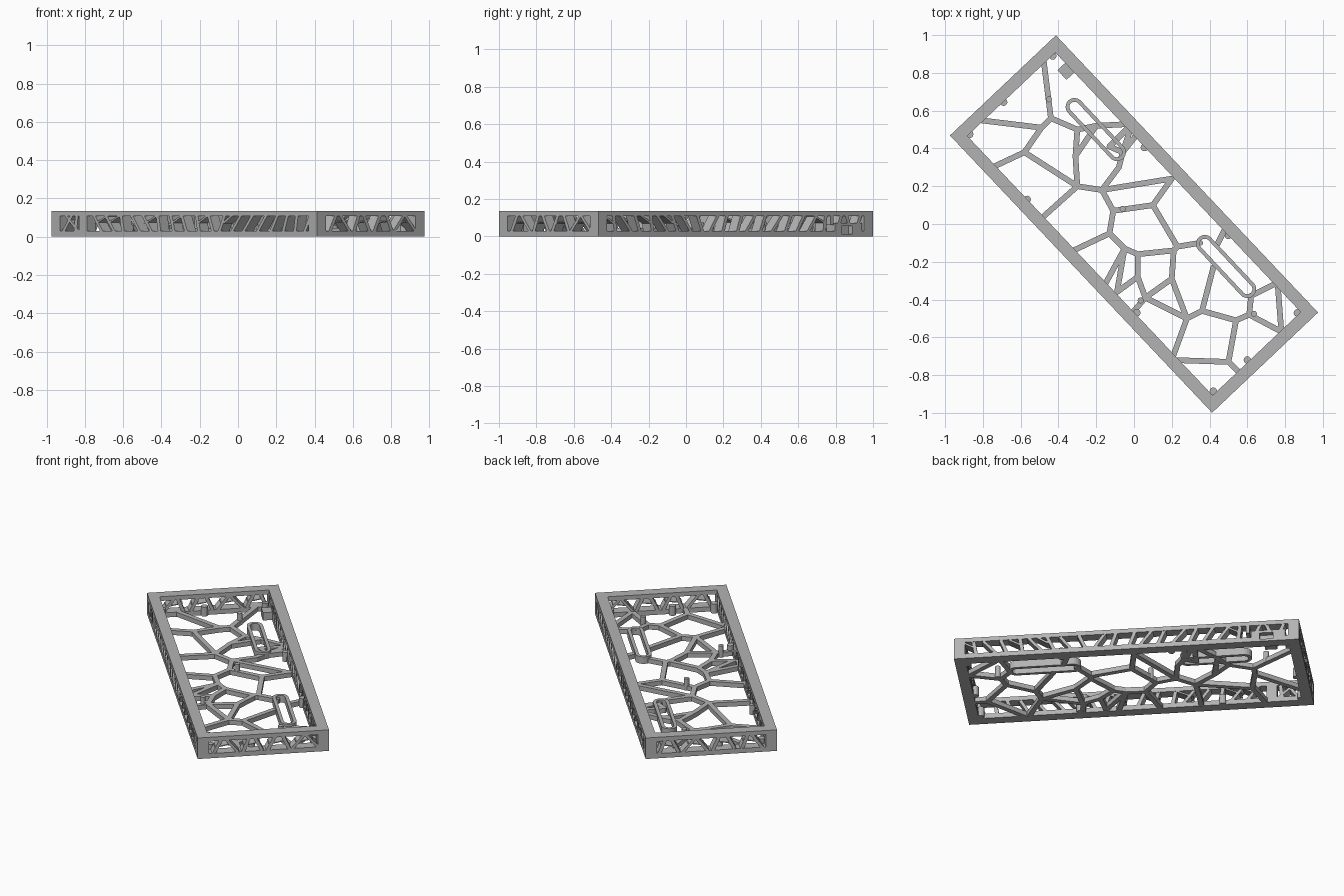
import bpy, bmesh, math, random
from mathutils import Vector

if "Cube" in bpy.data.objects:
    bpy.data.objects.remove(bpy.data.objects["Cube"])
random.seed(4)

TURN = math.radians(-46.6)          # the tray lies diagonally
L, W, H, T = 1.01, 0.386, 0.135, 0.065   # half length, half width, height, wall
LOW, HIGH = 0.03, 0.108             # window bottom and top

grey = bpy.data.materials.new("light_grey")
grey.use_nodes = True
grey.diffuse_color = (0.45, 0.45, 0.45, 1)
grey.node_tree.nodes["Principled BSDF"].inputs["Base Color"].default_value = grey.diffuse_color


def finish(name, bm, turned=True):
    bmesh.ops.recalc_face_normals(bm, faces=bm.faces)
    mesh = bpy.data.meshes.new(name)
    bm.to_mesh(mesh)
    bm.free()
    mesh.materials.append(grey)
    obj = bpy.data.objects.new(name, mesh)
    bpy.context.collection.objects.link(obj)
    if turned:
        obj.rotation_euler.z = TURN
    return obj


def prism(bm, pts, push):
    a = [bm.verts.new(p) for p in pts]
    b = [bm.verts.new(Vector(p) + Vector(push)) for p in pts]
    bm.faces.new(a)
    bm.faces.new(b)
    for i in range(len(a)):
        j = (i + 1) % len(a)
        bm.faces.new((a[i], a[j], b[j], b[i]))


def box(bm, x0, x1, y0, y1, z0, z1):
    prism(bm, [(x0, y0, z0), (x1, y0, z0), (x1, y1, z0), (x0, y1, z0)], (0, 0, z1 - z0))


def post(bm, x, y, r, z0, z1, n=12):
    steps = [math.tau * i / n for i in range(n)]
    prism(bm, [(x + r * math.cos(t), y + r * math.sin(t), z0) for t in steps], (0, 0, z1 - z0))


def ring(name, outer, inner, z0, z1, turned=True):
    bm = bmesh.new()
    loops = [[bm.verts.new((x, y, z)) for x, y in pts]
             for pts, z in ((outer, z0), (outer, z1), (inner, z1), (inner, z0))]
    n = len(outer)
    for k in range(4):
        a, b = loops[k], loops[(k + 1) % 4]
        for i in range(n):
            j = (i + 1) % n
            bm.faces.new((a[i], a[j], b[j], b[i]))
    return finish(name, bm, turned)


def rect(x, y):
    return [(-x, -y), (x, -y), (x, y), (-x, y)]


# Top and bottom rims
ring("top_rim", rect(L, W), rect(L - T, W - T), HIGH, H)
bottom = ring("bottom_rim", rect(L, W), rect(L - T, W - T), 0, LOW)

# Corner posts
bm = bmesh.new()
for sx in (-1, 1):
    for sy in (-1, 1):
        xs = sorted((sx * L, sx * (L - T)))
        ys = sorted((sy * W, sy * (W - T)))
        box(bm, *xs, *ys, LOW, HIGH)
finish("corner_posts", bm)


# Slanted struts filling the wall windows
def strut(bm, along_x, side, s0, s1, z0=LOW, z1=HIGH, w=0.011):
    edge = (W if along_x else L) - 0.001
    depth = -side * (T - 0.002)
    quad = [(s0 - w, z0), (s0 + w, z0), (s1 + w, z1), (s1 - w, z1)]
    if along_x:
        prism(bm, [(s, side * edge, z) for s, z in quad], (0, depth, 0))
    else:
        prism(bm, [(side * edge, s, z) for s, z in quad], (depth, 0, 0))


for side, name in ((-1, "left_long_lattice"), (1, "right_long_lattice")):
    bm = bmesh.new()
    s = -0.66
    while s < L - T:
        lean = 0.02 * (1 if s > 0.2 else -1) + random.uniform(-0.015, 0.015)
        strut(bm, True, side, s - lean, s + lean)
        if random.random() < 0.2:
            strut(bm, True, side, s + lean / 2, s + 0.07, 0.07)
        s += random.uniform(0.08, 0.11)
    finish(name, bm)

mid = (LOW + HIGH) / 2
for side, name in ((-1, "rear_end_lattice"), (1, "front_end_lattice")):
    bm = bmesh.new()
    s, flip = -0.27, 1
    while s < W - T:
        lean = flip * random.uniform(0.015, 0.035)
        strut(bm, False, side, s - lean, s + lean)
        if flip > 0:
            strut(bm, False, side, s, s + 0.07, mid, mid + 0.012, 0.016)
        flip = -flip
        s += random.uniform(0.07, 0.09)
    finish(name, bm)

# Solid panel with a port opening, and slits above it
bm = bmesh.new()
box(bm, -0.93, -0.73, W - T, W, LOW, 0.072)
panel = finish("port_panel", bm)
bm = bmesh.new()
for s0, s1 in ((-0.9, -0.92), (-0.84, -0.82), (-0.76, -0.78), (-0.71, -0.71)):
    strut(bm, True, 1, s0, s1, 0.06)
finish("port_panel_struts", bm)

bm = bmesh.new()
box(bm, -0.86, -0.78, W - T / 2, W + T, 0.014, 0.056)
cutter = finish("port_cutter", bm)
cutter.hide_render = True
for obj in (bottom, panel):
    mod = obj.modifiers.new("port", "BOOLEAN")
    mod.object = cutter
    mod.solver = "EXACT"
    bpy.context.view_layer.objects.active = obj
    bpy.ops.object.modifier_apply(modifier=mod.name)
bpy.data.objects.remove(cutter)

bm = bmesh.new()
box(bm, -0.87, -0.8, 0.265, W - T + 0.005, 0.01, 0.06)
finish("port_block", bm)

# Opposite solid panel with a small branched window
bm = bmesh.new()
box(bm, -0.8, -0.74, -W, T - W, LOW, HIGH)
for s0, s1 in ((-0.92, -0.86), (-0.81, -0.9), (-0.83, -0.82)):
    strut(bm, True, -1, s0, s1)
finish("plain_panel", bm)

# Irregular web floor: joints by letter, struts as chains of joints
joints = dict(
    a=(-.82, .55), b=(-.49, .51), c=(-.44, .56), d=(-.48, .88), e=(-.58, .38),
    f=(-.75, .3), g=(-.3, .2), h=(-.3, .5), i=(-.31, .36), j=(-.2, .52),
    k=(-.13, .41), l=(-.01, .53), m=(-.08, .3), n=(-.17, .18), o=(.2, .24),
    p=(-.49, .03), q=(-.11, .07), r=(-.13, -.05), s=(.1, .1), t=(.23, -.12),
    u=(-.32, -.14), v=(-.05, -.13), w=(.02, -.16), x=(.21, -.14), y=(.35, -.1),
    z=(.02, -.28), A=(.06, -.39), B=(.2, -.29), C=(.28, -.5), D=(.36, -.46),
    E=(.42, -.23), F=(.54, -.51), G=(.61, -.48), H=(.78, -.57), I=(.62, -.38),
    J=(.76, -.31), K=(.5, -.73), M=(.2, -.72), N=(.57, -.8), O=(-.17, -.35),
    P=(-.09, -.36), Q=(0, -.46), R=(.48, -.03), S=(.44, -.11), T=(-.06, .38),
    U=(.02, .48))
chains = ("abe bcd chij feg hj kl jl ig pgnqrvwxt gn mno mT kT TU lT qsostx ru "
          "wzABx BCA CDFGH DE GIJH FKN KM CM vO vP zP AQ RS ty").split()
bm = bmesh.new()
for chain in chains:
    for p, q in zip(chain, chain[1:]):
        a, b = Vector(joints[p]), Vector(joints[q])
        side = (b - a).normalized().orthogonal() * 0.015
        prism(bm, [(*c, 0.001) for c in (a + side, b + side, b - side, a - side)],
              (0, 0, LOW - 0.001))
for x, y in joints.values():
    post(bm, x, y, 0.0155, 0.001, LOW, 10)
finish("web_floor", bm, False)


# Two long rounded slot rings
def stadium(a, b, r):
    a, b = Vector(a), Vector(b)
    start = math.atan2(b.y - a.y, b.x - a.x) - math.pi / 2
    out = []
    for centre, base in ((b, start), (a, start + math.pi)):
        for i in range(13):
            t = base + math.pi * i / 12
            out.append((centre.x + r * math.cos(t), centre.y + r * math.sin(t)))
    return out


for name, a, b in (("rear_slot", (-.315, .62), (-.09, .38)),
                   ("front_slot", (.375, -.105), (.6, -.345))):
    ring(name, stadium(a, b, 0.047), stadium(a, b, 0.027), 0, 0.045, False)

# Small pegs along the walls and on the floor
bm = bmesh.new()
for x, y in ((-.43, .89), (-.69, .645), (-.87, .475), (-.565, .13), (.055, .405), (.5, -.06),
             (.42, -.885), (.6, -.72), (.865, -.47), (.015, -.47)):
    post(bm, x, y, 0.02, 0, 0.06)
for x, y in ((-.45, .66), (-.06, .08), (.035, -.405), (.635, -.475)):
    post(bm, x, y, 0.016, 0.001, 0.075)
finish("pegs", bm, False)
